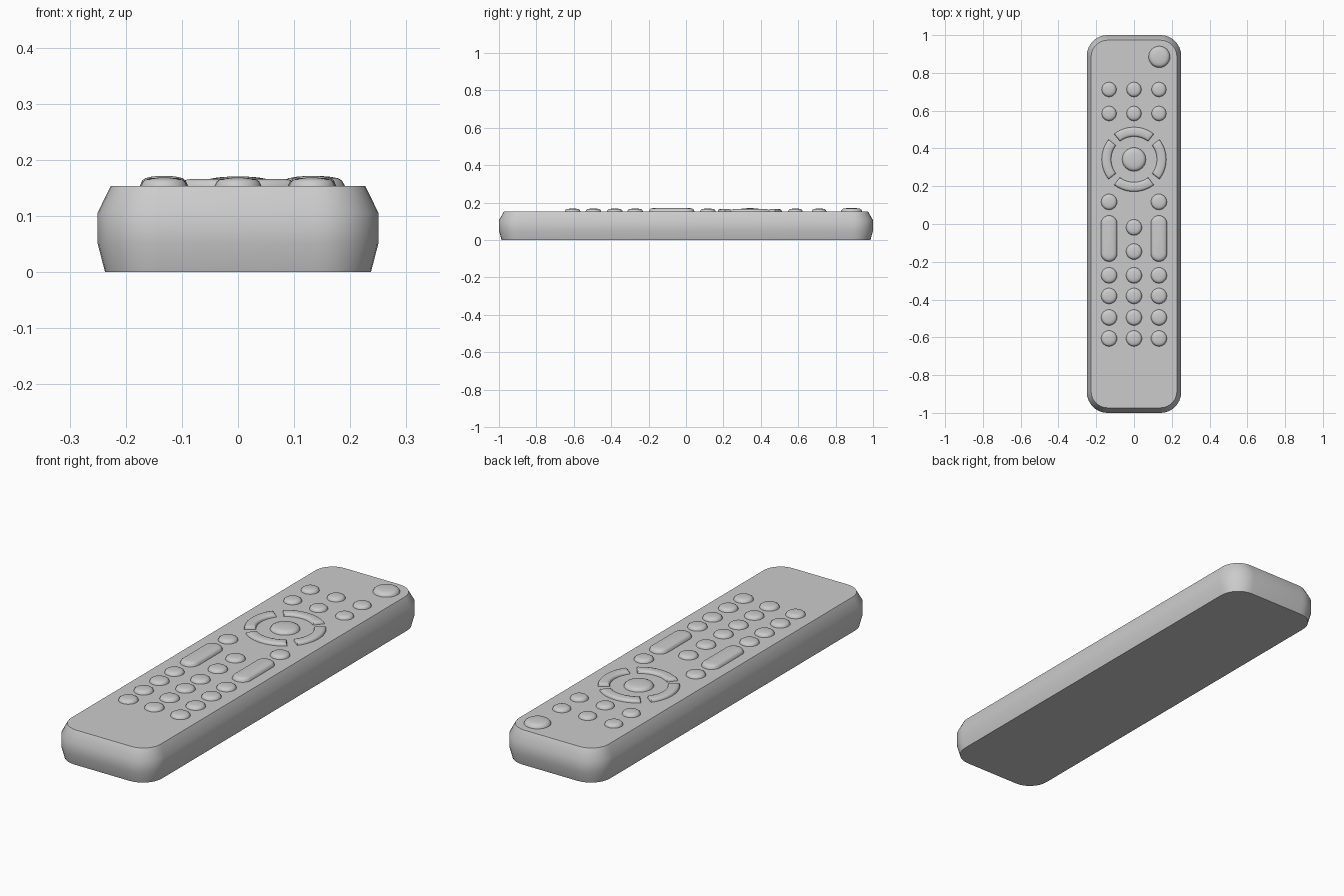
import bpy, bmesh, math

if "Cube" in bpy.data.objects:
    bpy.data.objects.remove(bpy.data.objects["Cube"])

TOP = 0.153


def rounded(cx, cy, hx, hy, r, seg):
    """Rounded rectangle outline as a function of inset."""
    def outline(inset=0.0):
        rr = max(r - inset, 0.001)
        ox, oy = hx - inset - rr, hy - inset - rr
        corners = [(ox, oy), (-ox, oy), (-ox, -oy), (ox, -oy)]
        pts = []
        for q, (x, y) in enumerate(corners):
            for i in range(seg + 1):
                a = math.pi / 2 * (q + i / seg)
                p = (cx + x + rr * math.cos(a), cy + y + rr * math.sin(a))
                if not pts or r < min(hx, hy) or i or math.dist(p, pts[-1]) > 1e-4:
                    pts.append(p)
        if math.dist(pts[0], pts[-1]) < 1e-4:
            pts.pop()
        return pts
    return outline


def ring_arc(cx, cy, ri, ro, mid, half, seg=12):
    """Ring sector outline as a function of inset."""
    def outline(inset=0.0):
        def side(r, sign):
            h = half - inset / r
            return [(cx + r * math.cos(mid + sign * h * (2 * i / seg - 1)),
                     cy + r * math.sin(mid + sign * h * (2 * i / seg - 1)))
                    for i in range(seg + 1)]
        return side(ro - inset, 1) + side(ri + inset, -1)
    return outline


def loft(name, loops):
    """Skin a stack of (outline points, z) loops and cap both ends."""
    bm = bmesh.new()
    rows = [[bm.verts.new((x, y, z)) for x, y in pts] for pts, z in loops]
    n = len(rows[0])
    for a, b in zip(rows, rows[1:]):
        for i in range(n):
            j = (i + 1) % n
            bm.faces.new((a[i], a[j], b[j], b[i]))
    bm.faces.new(rows[0][::-1])
    bm.faces.new(rows[-1])
    bmesh.ops.recalc_face_normals(bm, faces=bm.faces)
    mesh = bpy.data.meshes.new(name)
    bm.to_mesh(mesh)
    bm.free()
    ob = bpy.data.objects.new(name, mesh)
    bpy.context.collection.objects.link(ob)
    bpy.ops.object.select_all(action='DESELECT')
    ob.select_set(True)
    bpy.context.view_layer.objects.active = ob
    bpy.ops.object.shade_smooth_by_angle(angle=math.radians(35))
    return ob


def button(name, outline, height, depth):
    """Low domed key: sloped wall, soft shoulder, gently raised top."""
    profile = [(0, -0.005), (0, 0), (0.10, 0.55), (0.22, 0.78),
               (0.45, 0.92), (0.75, 1.0)]
    loft(name, [(outline(depth * i), TOP + (height * h if h > 0 else h))
                for i, h in profile])


def round_button(name, x, y, r, height=0.015):
    button(name, rounded(x, y, r, r, r, 6), height, r)


# Body shell
sections = [(0.237, 0.986, 0.0), (0.25, 1.0, 0.05),
            (0.25, 1.0, 0.106), (0.227, 0.973, TOP)]
loft("body", [(rounded(0, 0, hx, hy, 0.11 - (0.25 - hx), 8)(), z)
              for hx, hy, z in sections])

# Power key
round_button("power_button", 0.134, 0.885, 0.057, 0.018)

# Three-column key rows
for row, (y, r) in enumerate([(0.712, 0.039), (0.585, 0.039), (-0.272, 0.042),
                              (-0.381, 0.042), (-0.495, 0.042), (-0.606, 0.042)]):
    for col, x in enumerate((-0.132, 0, 0.132)):
        round_button(f"key_{row}_{col}", x, y, r)

# Navigation pad
round_button("select_button", 0, 0.342, 0.063, 0.017)
for i, side in enumerate(("right", "up", "left", "down")):
    button(f"arrow_{side}", ring_arc(0, 0.342, 0.121, 0.171,
                                     i * math.pi / 2, math.radians(38)), 0.013, 0.025)

# Side keys and rocker bars
for side, x in (("left", -0.132), ("right", 0.132)):
    round_button(f"side_key_{side}", x, 0.117, 0.042)
    button(f"rocker_{side}", rounded(x, -0.077, 0.043, 0.122, 0.0429, 6), 0.018, 0.042)

# Middle keys
for i, y in enumerate((-0.018, -0.146)):
    round_button(f"middle_key_{i}", 0, y, 0.042)
